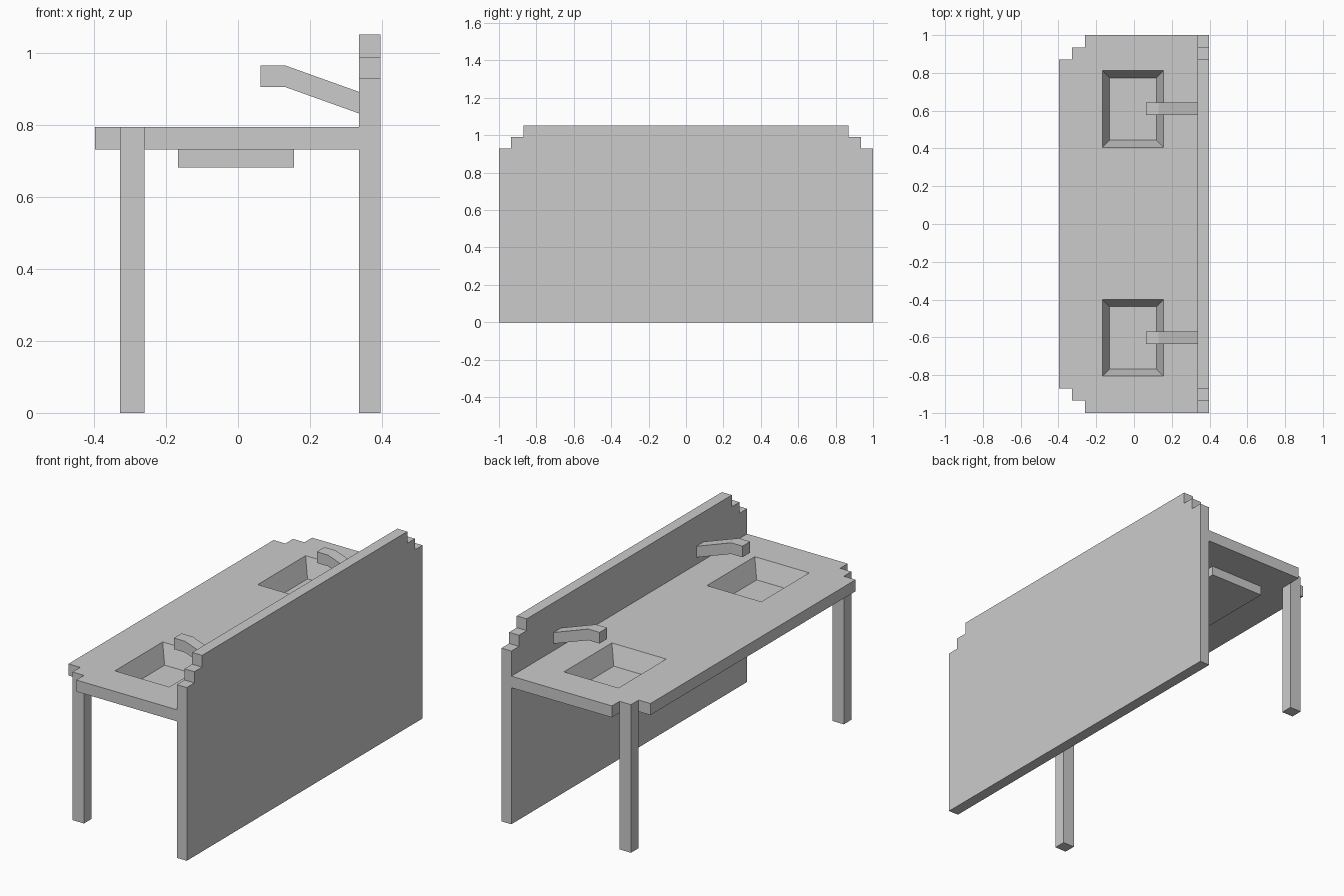
import bpy, bmesh

if "Cube" in bpy.data.objects:
    bpy.data.objects.remove(bpy.data.objects["Cube"])

grey = bpy.data.materials.new("light grey")
grey.diffuse_color = (0.6, 0.6, 0.6, 1)
grey.use_nodes = True
grey.node_tree.nodes["Principled BSDF"].inputs["Base Color"].default_value = grey.diffuse_color

TOP, UNDER, PANEL_X = 0.795, 0.733, 0.337


def loft(name, lower, upper):
    """Closed solid between two matching polygon loops."""
    bm = bmesh.new()
    a = [bm.verts.new(p) for p in lower]
    b = [bm.verts.new(p) for p in upper]
    bm.faces.new(a)
    bm.faces.new(b)
    for i in range(len(a)):
        j = (i + 1) % len(a)
        bm.faces.new((a[i], a[j], b[j], b[i]))
    bmesh.ops.recalc_face_normals(bm, faces=bm.faces)
    mesh = bpy.data.meshes.new(name)
    bm.to_mesh(mesh)
    bm.free()
    mesh.materials.append(grey)
    obj = bpy.data.objects.new(name, mesh)
    bpy.context.collection.objects.link(obj)
    return obj


def rect(x0, x1, y0, y1, z):
    return [(x0, y0, z), (x1, y0, z), (x1, y1, z), (x0, y1, z)]


def box(name, x0, x1, y0, y1, z0, z1):
    return loft(name, rect(x0, x1, y0, y1, z0), rect(x0, x1, y0, y1, z1))


def boolean(target, tool, operation):
    """Apply a boolean and remove the tool."""
    mod = target.modifiers.new(operation, 'BOOLEAN')
    mod.object, mod.operation, mod.solver = tool, operation, 'EXACT'
    bpy.context.view_layer.objects.active = target
    bpy.ops.object.modifier_apply(modifier=mod.name)
    bpy.data.objects.remove(tool)


# Back panel with stepped upper corners
half = [(1, 0), (1, 0.93), (0.935, 0.93), (0.935, 0.99), (0.87, 0.99), (0.87, 1.053)]
outline = half + [(-y, z) for y, z in reversed(half)]
loft("back_panel", [(PANEL_X, y, z) for y, z in outline],
     [(0.396, y, z) for y, z in outline])

# Tabletop with stepped outer corners
half = [(PANEL_X, 1), (-0.26, 1), (-0.26, 0.935), (-0.328, 0.935), (-0.328, 0.87), (-0.398, 0.87)]
outline = half + [(x, -y) for x, y in reversed(half)]
tabletop = loft("tabletop", [(x, y, UNDER) for x, y in outline],
                [(x, y, TOP) for x, y in outline])

spout = [(0.063, 0.907), (0.063, 0.967), (0.13, 0.967),
         (PANEL_X, 0.893), (PANEL_X, 0.833), (0.13, 0.907)]

for yc in (0.609, -0.603):
    # Sunken basin: a box below the top, hollowed by a tapered cutter
    x0, x1, y0, y1 = -0.167, 0.156, yc - 0.203, yc + 0.203
    boolean(tabletop, box("basin_shell", x0, x1, y0, y1, 0.683, 0.76), 'UNION')
    floor, t = 0.695, 0.038
    e = t * 0.05 / (TOP - floor)      # extra flare above the surface
    cutter = loft("basin_cutter", rect(x0 + t, x1 - t, y0 + t, y1 - t, floor),
                  rect(x0 - e, x1 + e, y0 - e, y1 + e, TOP + 0.05))
    cutter.hide_render = True
    boolean(tabletop, cutter, 'DIFFERENCE')

    # Bent tap reaching out from the panel
    loft("tap", [(x, yc - 0.031, z) for x, z in spout],
         [(x, yc + 0.034, z) for x, z in spout])

# Legs flush with the corner steps
for s in (-1, 1):
    box("leg", -0.328, -0.26, *sorted((s * 0.87, s * 0.935)), 0, UNDER)
